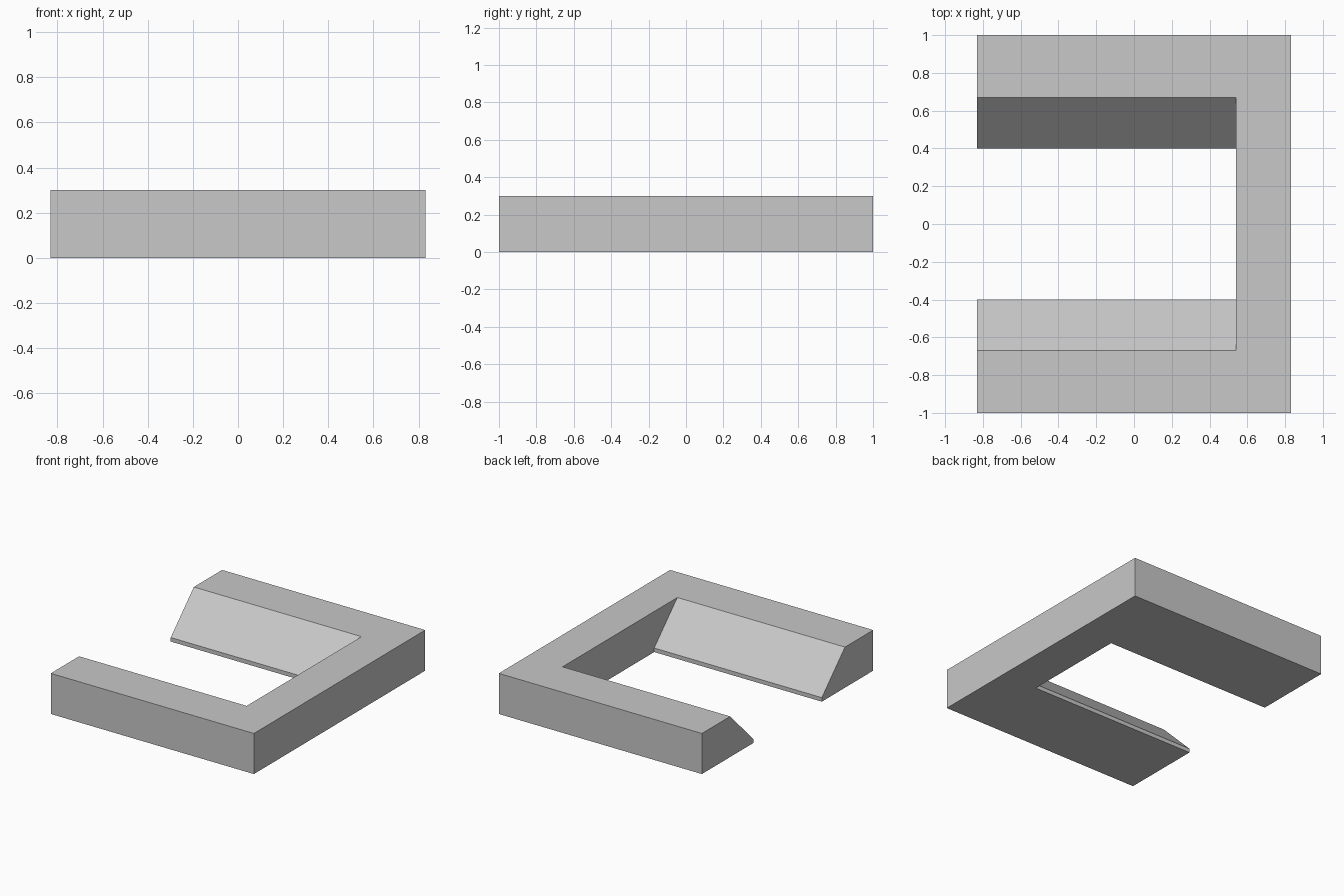
import bpy
import bmesh

cube = bpy.data.objects.get("Cube")
if cube:
    bpy.data.objects.remove(cube, do_unlink=True)

# Overall sizes
HALF_X, HALF_Y, HEIGHT = 0.83, 1.0, 0.30
SPINE_X = 0.54               # inner face of the spine
TOP_Y, LIP_Y, LIP_Z = 0.67, 0.40, 0.03
OVER = 0.1                   # cutter overshoot

grey = bpy.data.materials.new("light_grey")
grey.use_nodes = True
colour = (0.58, 0.58, 0.58, 1)
grey.diffuse_color = colour
grey.node_tree.nodes["Principled BSDF"].inputs["Base Color"].default_value = colour


def prism(name, profile, x0, x1):
    """Extrude a closed (y, z) profile along x."""
    bm = bmesh.new()
    face = bm.faces.new([bm.verts.new((x0, y, z)) for y, z in profile])
    ext = bmesh.ops.extrude_face_region(bm, geom=[face])
    verts = [v for v in ext["geom"] if isinstance(v, bmesh.types.BMVert)]
    bmesh.ops.translate(bm, verts=verts, vec=(x1 - x0, 0, 0))
    bmesh.ops.recalc_face_normals(bm, faces=bm.faces)
    mesh = bpy.data.meshes.new(name)
    bm.to_mesh(mesh)
    bm.free()
    mesh.materials.append(grey)
    obj = bpy.data.objects.new(name, mesh)
    bpy.context.collection.objects.link(obj)
    return obj


# Solid block that becomes the C-shaped frame
frame = prism("bevelled_frame",
              [(-HALF_Y, 0), (HALF_Y, 0), (HALF_Y, HEIGHT), (-HALF_Y, HEIGHT)],
              -HALF_X, HALF_X)

# Opening with a thin upright lip and slopes widening towards the top
slope = (TOP_Y - LIP_Y) / (HEIGHT - LIP_Z)
half = [(LIP_Y, -OVER), (LIP_Y, LIP_Z), (TOP_Y + slope * OVER, HEIGHT + OVER)]
opening = half + [(-y, z) for y, z in reversed(half)]
cutter = prism("opening_cutter", opening, -HALF_X - OVER, SPINE_X)
cutter.hide_render = True

# Cut the opening, then bake the result and drop the cutter
cut = frame.modifiers.new("opening", "BOOLEAN")
cut.operation = "DIFFERENCE"
cut.solver = "EXACT"
cut.object = cutter
bpy.context.view_layer.objects.active = frame
bpy.ops.object.modifier_apply(modifier=cut.name)
bpy.data.objects.remove(cutter, do_unlink=True)
